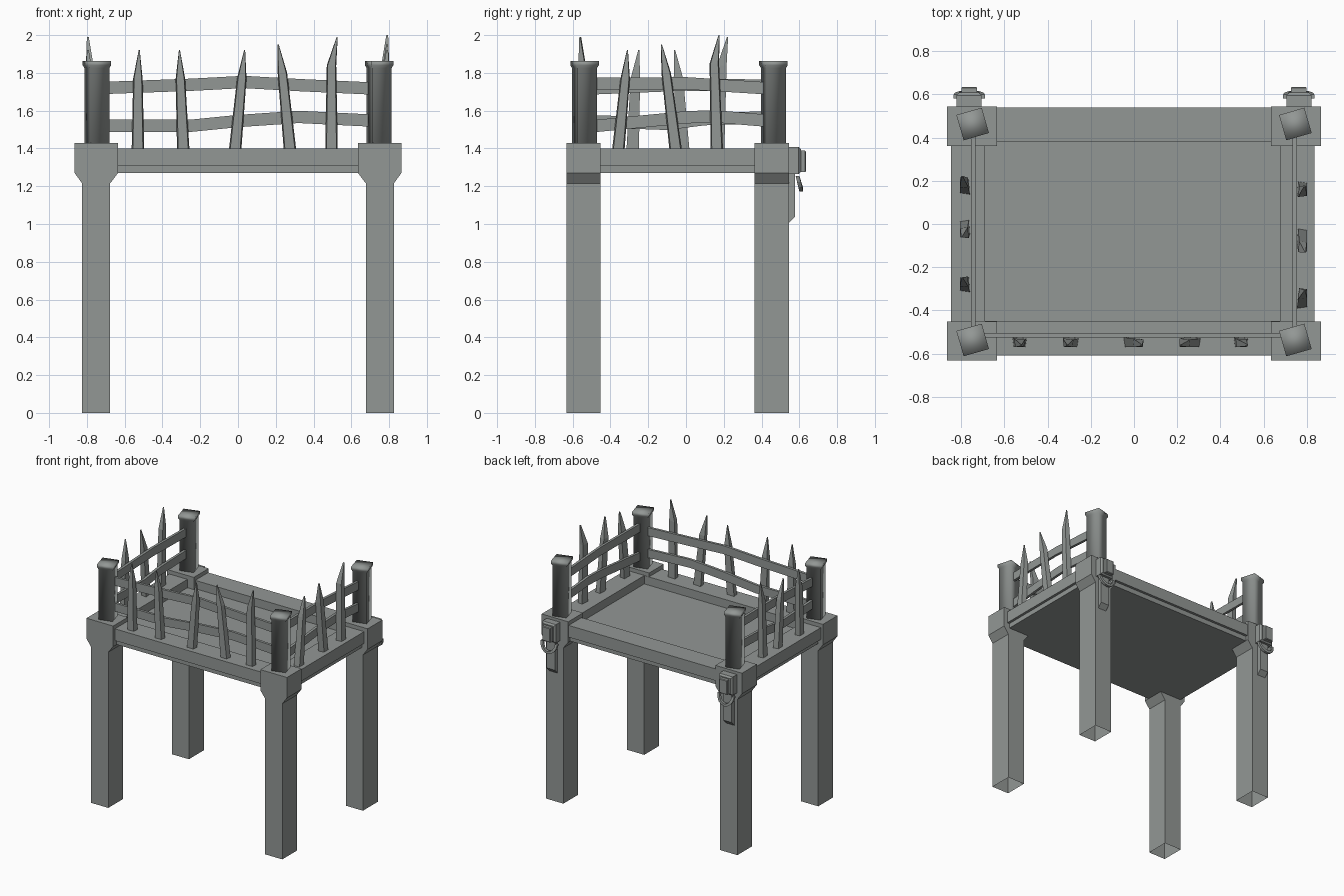
import bpy, bmesh, math
from mathutils import Vector, Matrix

cube = bpy.data.objects.get("Cube")
if cube:
    bpy.data.objects.remove(cube, do_unlink=True)

GREY = (0.29, 0.31, 0.30, 1)
grey = bpy.data.materials.new("weathered grey")
grey.use_nodes = True
grey.diffuse_color = GREY
grey.node_tree.nodes["Principled BSDF"].inputs["Base Color"].default_value = GREY


def loft(name, rings, cap_start=True, cap_end=True, smooth=False):
    """Skin a list of equal-length point rings."""
    bm = bmesh.new()
    loops = [[bm.verts.new(p) for p in ring] for ring in rings]
    n = len(loops[0])
    for a, b in zip(loops, loops[1:]):
        for i in range(n):
            j = (i + 1) % n
            bm.faces.new((a[i], a[j], b[j], b[i]))
    if cap_start:
        bm.faces.new(loops[0][::-1])
    if cap_end:
        bm.faces.new(loops[-1])
    bmesh.ops.recalc_face_normals(bm, faces=bm.faces)
    for f in bm.faces:
        f.smooth = smooth
    me = bpy.data.meshes.new(name)
    bm.to_mesh(me)
    bm.free()
    me.materials.append(grey)
    ob = bpy.data.objects.new(name, me)
    bpy.context.collection.objects.link(ob)
    return ob


def rect(x0, x1, y0, y1, z):
    return [(x0, y0, z), (x1, y0, z), (x1, y1, z), (x0, y1, z)]


def box(name, x0, x1, y0, y1, z0, z1, **kw):
    return loft(name, [rect(x0, x1, y0, y1, z0), rect(x0, x1, y0, y1, z1)], **kw)


def place(axis, along, across, z):
    """Point on a fence running along x or along y."""
    return (along, across, z) if axis == "x" else (across, along, z)


def rail(name, axis, across, points, height=0.065, thick=0.02):
    rings = []
    for along, z in points:
        rings.append([place(axis, along, across + dy * thick / 2, z + dz * height / 2)
                      for dy, dz in ((-1, -1), (1, -1), (1, 1), (-1, 1))])
    loft(name, rings)


def stake(name, axis, side, inner, base, shoulder, tip, tip_z):
    """Pointed stake leaning from base to tip; side is its outward sign."""
    rings = []
    for mid, half, z, d0, d1 in ((base, 0.033, 1.395, 0, 0.045),
                                 (shoulder, 0.025, tip_z - 0.15, 0.005, 0.045),
                                 (tip, 0.003, tip_z, 0.03, 0.04)):
        rings.append([place(axis, mid + s * half, inner + side * d, z)
                      for s, d in ((-1, d0), (1, d0 + 0.005), (0.8, d1), (-0.8, d1))])
    loft(name, rings)


# Deck frame: lower slab, floor and four beams
box("floor", -0.76, 0.76, -0.55, 0.48, 1.27, 1.335)
for name, x0, x1, y0, y1 in (("front_beam", -0.7, 0.7, -0.61, -0.45),
                             ("back_beam", -0.7, 0.7, 0.38, 0.54),
                             ("right_beam", -0.847, -0.69, -0.5, 0.42),
                             ("left_beam", 0.675, 0.835, -0.5, 0.42)):
    box(name, x0, x1, y0, y1, 1.308, 1.4)
box("lower_slab", -0.825, 0.815, -0.59, 0.52, 1.27, 1.31)

# Corner legs, tapered caps and flared twisted posts
CAP = ((0.635, 1.43), (0.865, 1.43), (0.865, 1.27),
       (0.825, 1.215), (0.677, 1.215), (0.635, 1.27))
for sx, side in ((-1, "right"), (1, "left")):
    for y0, y1, py, end in ((-0.632, -0.452, -0.537, "front"), (0.362, 0.545, 0.463, "back")):
        tag = f"{end}_{side}"
        a, b = sorted((sx * 0.677, sx * 0.825))
        box(tag + "_leg", a, b, y0, y1, 0, 1.22, cap_start=False)
        loft(tag + "_cap", [[(sx * x, y, z) for x, z in CAP] for y in (y0, y1)])
        rings = []
        for half, z in ((0.053, 1.42), (0.053, 1.825), (0.061, 1.84), (0.061, 1.862)):
            turn = Matrix.Rotation(math.radians(16), 3, "Z")
            rings.append([turn @ Vector((u * half, v * half, 0)) + Vector((sx * 0.747, py, z))
                          for u, v in ((-1, -1), (1, -1), (1, 1), (-1, 1))])
        loft(tag + "_post", rings, smooth=True)

# Bent rails
rail("front_upper_rail", "x", -0.515,
     ((-0.72, 1.72), (-0.25, 1.737), (0.03, 1.752), (0.33, 1.735), (0.72, 1.717)))
rail("front_lower_rail", "x", -0.515,
     ((-0.72, 1.52), (-0.25, 1.52), (0.0, 1.545), (0.32, 1.567), (0.72, 1.547)))
rail("left_upper_rail", "y", 0.745, ((-0.52, 1.742), (0, 1.745), (0.45, 1.717)))
rail("left_lower_rail", "y", 0.745, ((-0.52, 1.515), (0.0, 1.565), (0.15, 1.57), (0.45, 1.545)))
rail("right_upper_rail", "y", -0.745, ((-0.52, 1.717), (0, 1.738), (0.45, 1.732)))
rail("right_lower_rail", "y", -0.745, ((-0.52, 1.545), (-0.1, 1.53), (0.1, 1.555), (0.45, 1.565)))

# Pointed stakes: base, shoulder, tip, tip height
FRONT = ((-0.53, -0.53, -0.523, 1.92), (-0.29, -0.305, -0.31, 1.92), (-0.015, 0.02, 0.035, 1.92),
         (0.275, 0.235, 0.213, 1.95), (0.495, 0.495, 0.525, 1.99))
LEFT = ((-0.358, -0.322, -0.31, 1.92), (-0.055, -0.105, -0.13, 1.95), (0.163, 0.15, 0.175, 2.0))
RIGHT = ((-0.282, -0.268, -0.25, 1.92), (-0.015, -0.04, -0.06, 1.92), (0.17, 0.19, 0.22, 1.99))
for label, axis, side, inner, stakes in (("front", "x", -1, -0.525, FRONT),
                                         ("left", "y", 1, 0.755, LEFT),
                                         ("right", "y", -1, -0.76, RIGHT)):
    for i, (base, shoulder, tip, top) in enumerate(stakes):
        stake(f"{label}_stake_{i + 1}", axis, side, inner, base, shoulder, tip, top)

# Back fittings: plate, boss, hanging strap and ring on each rear cap
for sx, side in ((-1, "right"), (1, "left")):
    cx = sx * 0.763

    def slab(name, half, y0, y1, z0, z1, bevel):
        rings = [[(cx + u * h, y, z) for u, z in ((-1, z0 + c), (1, z0 + c), (1, z1 - c), (-1, z1 - c))]
                 for y, h, c in ((y0, half, 0), (y1 - bevel, half, 0), (y1, half - bevel, bevel))]
        loft(f"{side}_{name}", rings)

    slab("plate", 0.058, 0.54, 0.608, 1.265, 1.408, 0.012)
    slab("boss", 0.036, 0.6, 0.635, 1.275, 1.388, 0.005)
    strap = ((0.54, 1.28), (0.578, 1.28), (0.578, 1.04), (0.54, 1.0))
    loft(f"{side}_strap", [[(cx + u, y, z) for y, z in strap] for u in (-0.036, 0.036)])

    # Ring swings outward slightly and hangs below the plate
    rings = []
    for i in range(9):
        t = math.pi * (1 + i / 8)
        rings.append([(cx + math.cos(t) * r, 0.59 - math.sin(t) * 0.02 + d,
                       1.255 + math.sin(t) * (r + 0.01))
                      for r, d in ((0.052, -0.01), (0.072, -0.01), (0.072, 0.01), (0.052, 0.01))])
    loft(f"{side}_ring", rings)
